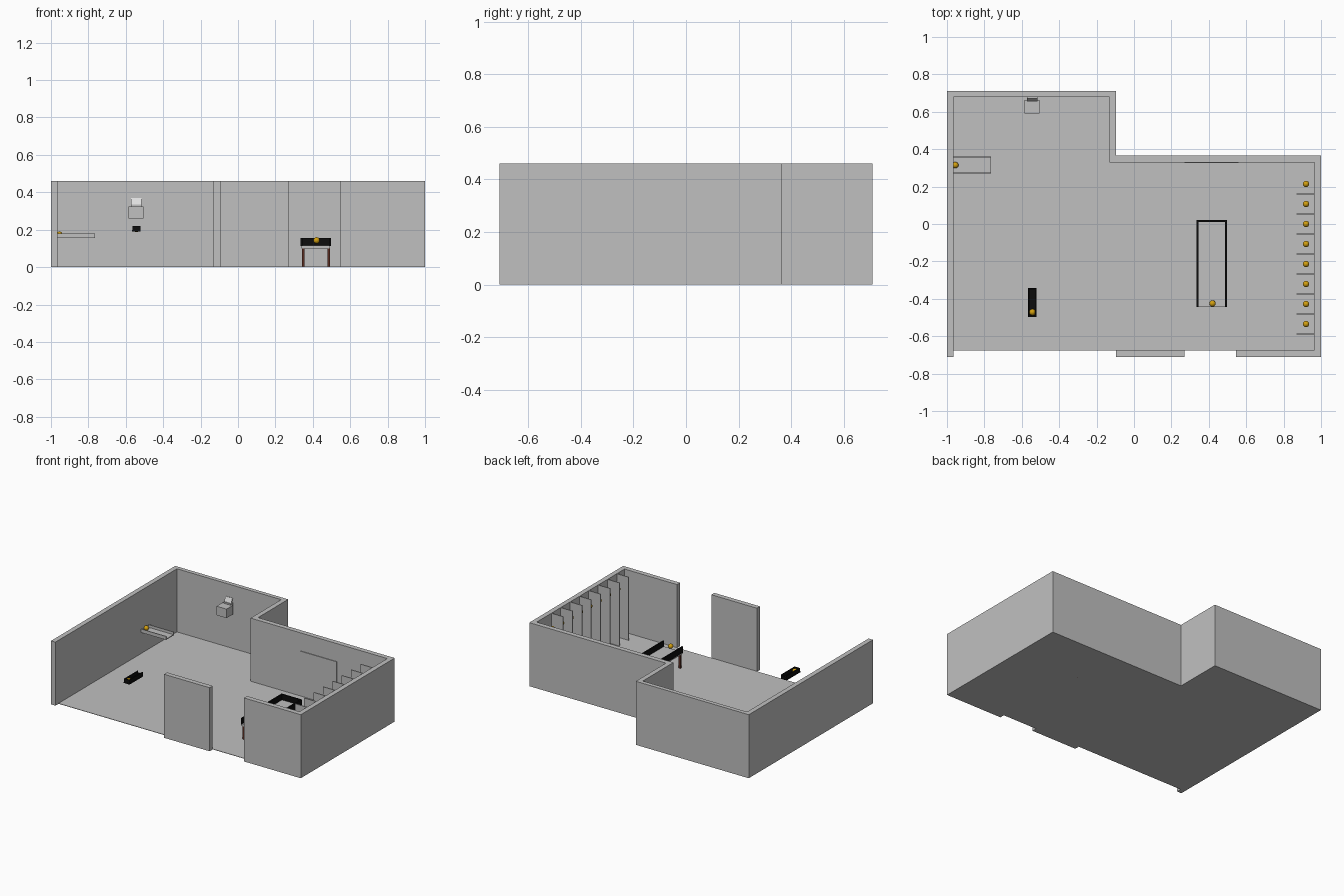
import bpy, bmesh
from math import radians

if "Cube" in bpy.data.objects:
    bpy.data.objects.remove(bpy.data.objects["Cube"])


def material(name, rgb):
    m = bpy.data.materials.new(name)
    m.use_nodes = True
    m.diffuse_color = (*rgb, 1)
    m.node_tree.nodes["Principled BSDF"].inputs["Base Color"].default_value = (*rgb, 1)
    return m


GREY = material("plaster grey", (0.53, 0.53, 0.53))
LIGHT = material("light grey", (0.75, 0.75, 0.75))
BLACK = material("black", (0.004, 0.004, 0.004))
BROWN = material("dark brown", (0.1, 0.025, 0.015))
GOLD = material("gold", (0.65, 0.35, 0.005))


def finish(name, bm, mat):
    bmesh.ops.recalc_face_normals(bm, faces=bm.faces)
    me = bpy.data.meshes.new(name)
    bm.to_mesh(me)
    bm.free()
    me.materials.append(mat)
    ob = bpy.data.objects.new(name, me)
    bpy.context.collection.objects.link(ob)
    return ob


def prism(name, outline, z0, z1, mat):
    bm = bmesh.new()
    face = bm.faces.new([bm.verts.new((x, y, z0)) for x, y in outline])
    new = bmesh.ops.extrude_face_region(bm, geom=[face])["geom"]
    top = [v for v in new if isinstance(v, bmesh.types.BMVert)]
    bmesh.ops.translate(bm, verts=top, vec=(0, 0, z1 - z0))
    return finish(name, bm, mat)


def box(name, x0, x1, y0, y1, z0, z1, mat):
    return prism(name, [(x0, y0), (x1, y0), (x1, y1), (x0, y1)], z0, z1, mat)


def ball(name, x, y, z):
    bm = bmesh.new()
    bmesh.ops.create_uvsphere(bm, u_segments=20, v_segments=12, radius=0.017)
    for f in bm.faces:
        f.smooth = True
    finish(name, bm, GOLD).location = (x, y, z)


# Room shell: L-shaped walls, open front with a free-standing panel
H, T = 0.46, 0.035
prism("perimeter_wall", [
    (-1, -0.71), (-1, 0.71), (-0.095, 0.71), (-0.095, 0.365), (1, 0.365),
    (1, -0.71), (0.545, -0.71), (0.545, -0.675), (0.965, -0.675),
    (0.965, 0.33), (-0.13, 0.33), (-0.13, 0.68), (-0.965, 0.68),
    (-0.965, -0.71)], 0, H, GREY)
prism("floor", [(-0.965, -0.675), (0.965, -0.675), (0.965, 0.33),
                (-0.13, 0.33), (-0.13, 0.68), (-0.965, 0.68)], 0, 0.003, GREY)
box("front_wall_panel", -0.095, 0.27, -0.71, -0.675, 0, H, GREY)
box("wall_board", 0.27, 0.56, 0.325, 0.331, 0.13, 0.33, GREY)

# Stalls along the side wall, one ball in each
for i in range(8):
    y = 0.16 - i * 0.107
    box(f"stall_divider_{i + 1}", 0.87, 0.966, y - 0.003, y + 0.003, 0.002, H, GREY)
    ball(f"stall_ball_{i + 1}", 0.92, y + 0.054, 0.38)


# Trays and table rims: rails along both long sides
def side_rails(name, x0, x1, y0, y1, z0, z1, t, mat):
    box(name + "_left_rail", x1 - t, x1, y0, y1, z0, z1, mat)
    box(name + "_right_rail", x0, x0 + t, y0, y1, z0, z1, mat)


# Long table with a rim on three sides
box("table_top", 0.34, 0.49, -0.443, 0.018, 0.1, 0.116, GREY)
side_rails("table", 0.334, 0.497, -0.445, 0.022, 0.112, 0.156, 0.01, BLACK)
box("table_back_rail", 0.344, 0.487, 0.012, 0.022, 0.112, 0.156, BLACK)
for x in (0.348, 0.485):
    for y in (-0.43, 0.005):
        box("table_leg", x - 0.007, x + 0.007, y - 0.007, y + 0.007, 0, 0.102, BROWN)
ball("table_ball", 0.42, -0.425, 0.143)

# Small black tray
box("tray_base", -0.567, -0.52, -0.498, -0.342, 0.19, 0.198, BLACK)
side_rails("tray", -0.565, -0.522, -0.496, -0.344, 0.196, 0.221, 0.006, BLACK)
box("tray_front_rail", -0.559, -0.528, -0.496, -0.49, 0.196, 0.221, BLACK)
box("tray_back_rail", -0.559, -0.528, -0.35, -0.344, 0.196, 0.21, BLACK)
ball("tray_ball", -0.543, -0.472, 0.204)

# Wall ledge with raised edges
box("ledge_base", -0.966, -0.765, 0.275, 0.355, 0.155, 0.161, GREY)
box("ledge_front_edge", -0.966, -0.765, 0.27, 0.276, 0.155, 0.18, GREY)
box("ledge_back_edge", -0.966, -0.765, 0.354, 0.36, 0.155, 0.18, GREY)
ball("ledge_ball", -0.955, 0.315, 0.173)

# Wall fixture: box with a tilted plate above
box("fixture_box", -0.585, -0.505, 0.59, 0.662, 0.26, 0.325, GREY)
box("fixture_mount", -0.573, -0.517, 0.655, 0.681, 0.315, 0.335, GREY)
plate = box("fixture_plate", -0.028, 0.028, -0.003, 0.003, 0, 0.046, LIGHT)
plate.location = (-0.545, 0.661, 0.325)
plate.rotation_euler = (radians(-20), 0, 0)
